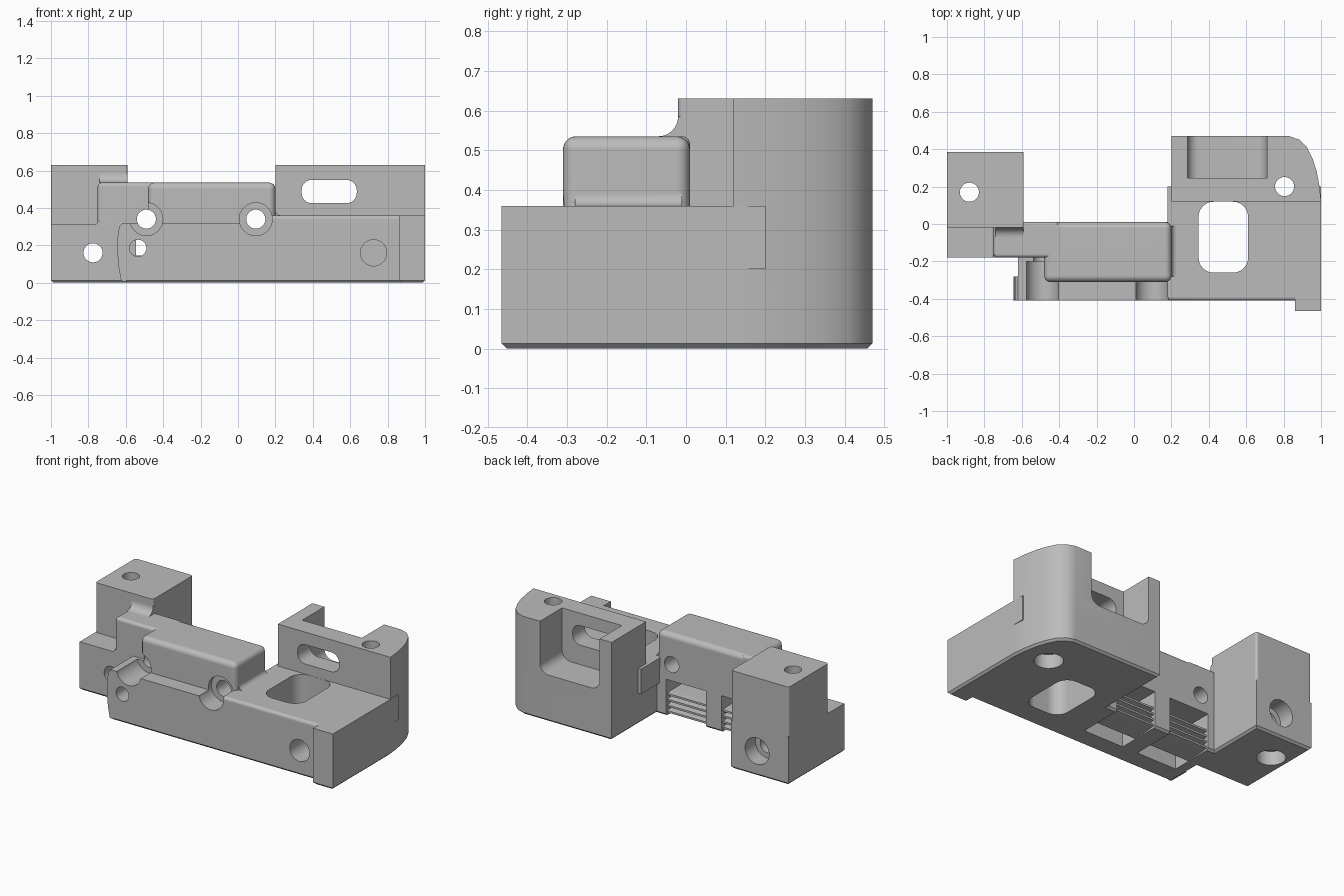
import bpy, bmesh, math
from mathutils import Vector

if "Cube" in bpy.data.objects:
    bpy.data.objects.remove(bpy.data.objects["Cube"], do_unlink=True)

grey = bpy.data.materials.new("mid grey plastic")
grey.use_nodes = True
grey.diffuse_color = (0.5, 0.5, 0.5, 1)
grey.node_tree.nodes["Principled BSDF"].inputs["Base Color"].default_value = (0.5, 0.5, 0.5, 1)


def make(name, bm):
    bmesh.ops.recalc_face_normals(bm, faces=bm.faces)
    mesh = bpy.data.meshes.new(name)
    bm.to_mesh(mesh)
    bm.free()
    mesh.materials.append(grey)
    ob = bpy.data.objects.new(name, mesh)
    bpy.context.collection.objects.link(ob)
    return ob


def prism(name, pts, axis, lo, hi, rounding=0, rule=None, seg=6):
    """Extrude a profile along an axis and round the edges picked by the rule."""
    place = {"x": lambda u, v, w: (w, u, v),
             "y": lambda u, v, w: (u, w, v),
             "z": lambda u, v, w: (u, v, w)}[axis]
    bm = bmesh.new()
    ends = [[bm.verts.new(place(u, v, w)) for u, v in pts] for w in (lo, hi)]
    bm.faces.new(ends[0])
    bm.faces.new(ends[1])
    n = len(pts)
    for i in range(n):
        j = (i + 1) % n
        bm.faces.new((ends[0][i], ends[0][j], ends[1][j], ends[1][i]))
    bmesh.ops.recalc_face_normals(bm, faces=bm.faces)
    if rounding:
        picked = [e for e in bm.edges if rule is None or rule(*[v.co for v in e.verts])]
        bmesh.ops.bevel(bm, geom=picked, offset=rounding, segments=seg,
                        profile=0.5, affect="EDGES", clamp_overlap=True)
    return make(name, bm)


def box(name, x, y, z, rounding=0, rule=None, seg=6):
    pts = [(x[0], y[0]), (x[1], y[0]), (x[1], y[1]), (x[0], y[1])]
    return prism(name, pts, "z", z[0], z[1], rounding, rule, seg)


def rod(name, axis, u, v, lo, hi, r, sides=40):
    pts = [(u + r * math.cos(i * math.tau / sides), v + r * math.sin(i * math.tau / sides))
           for i in range(sides)]
    return prism(name, pts, axis, lo, hi)


def fillet(name, axis, u, v, du, r, lo, hi):
    """Concave fillet rising from a floor at v against a wall at u."""
    arc = [(u + du * r * (1 - math.sin(t)), v + r * (1 - math.cos(t)))
           for t in [i * math.pi / 16 for i in range(9)]]
    wall = u - du * 0.02
    return prism(name, [(wall, v - 0.02), (u + du * r, v - 0.02)] + arc + [(wall, v + r)], axis, lo, hi)


def along(axis):
    """Rule for edges running along one axis."""
    others = [i for i in range(3) if i != "xyz".index(axis)]
    return lambda a, b: all(abs(a[i] - b[i]) < 1e-5 for i in others)


def above(z):
    """Rule for every edge that reaches above a height."""
    return lambda a, b: max(a.z, b.z) > z


parts, cuts = [], []

# Base with a chamfered underside
corner = [(1, 0.12), (0.992, 0.2), (0.977, 0.28), (0.955, 0.35),
          (0.925, 0.41), (0.885, 0.45), (0.83, 0.47)]
base = [(-0.62, -0.41), (0.86, -0.41), (0.86, -0.465), (1, -0.465)] + corner + [
    (0.2, 0.47), (0.2, 0.01), (-0.59, 0.01), (-0.59, 0.385), (-1, 0.385), (-1, -0.18), (-0.62, -0.18)]
parts.append(prism("base", base, "z", 0, 0.31, 0.013, lambda a, b: max(a.z, b.z) < 0.001, 1))

# Right end: low deck, front foot and tall back wall
parts += [
    box("deck", (0.18, 1), (-0.41, 0.2), (0.2, 0.36), 0.02,
        lambda a, b: min(a.z, b.z) > 0.3 and max(a.y, b.y) < -0.3),
    box("front_foot", (0.86, 1), (-0.465, -0.3), (0.2, 0.36)),
    prism("back_wall", [(0.2, 0.12)] + corner + [(0.2, 0.47)], "z", 0.2, 0.63),
]

# Left tower, step and lower shelf
parts += [
    box("left_tower", (-1, -0.59), (-0.02, 0.385), (0.2, 0.63), 0.015, along("z")),
    box("step", (-0.75, -0.4), (-0.18, 0.01), (0.2, 0.535), 0.02, above(0.5)),
    fillet("tower_fillet", "x", -0.02, 0.535, -1, 0.05, -0.74, -0.59),
    fillet("shelf_fillet", "y", -0.75, 0.31, -1, 0.02, -0.18, 0),
]

# Bridge and front bar
parts += [
    box("bridge", (-0.48, 0.2), (-0.31, 0.01), (0.2, 0.535), 0.033, above(0.5)),
    fillet("bridge_fillet", "y", 0.2, 0.36, 1, 0.03, -0.28, -0.01),
    box("front_bar", (-0.62, 0.2), (-0.41, -0.18), (0.2, 0.32)),
    prism("bar_lip", [(-0.6, 0.005), (-0.625, 0.01), (-0.638, 0.08), (-0.645, 0.16),
                      (-0.645, 0.24), (-0.635, 0.3), (-0.615, 0.32), (-0.6, 0.32)], "y", -0.41, -0.28),
]

# Openings in the right end
cuts += [
    box("deck_window", (0.345, 0.61), (-0.26, 0.119), (-0.1, 0.5), 0.08, along("z")),
    box("back_pocket", (0.285, 0.71), (0.245, 0.6), (0.3, 0.8), 0.06,
        lambda a, b: along("y")(a, b) and a.z < 0.5),
    box("wall_slot", (0.34, 0.635), (0.05, 0.3), (0.425, 0.55), 0.055, along("y")),
    rod("foot_bore", "y", 0.725, 0.16, -0.6, -0.2, 0.07),
]

# Upright screw holes with wide recesses underneath
for x, y in ((-0.88, 0.17), (0.805, 0.2)):
    cuts += [rod("screw_hole", "z", x, y, -0.1, 0.8, 0.051),
             rod("screw_recess", "z", x, y, -0.1, 0.09, 0.085)]

# Level screw holes through the bridge and tower
for x, seat in ((-0.49, -0.2), (0.095, -0.28)):
    cuts += [rod("bridge_hole", "y", x, 0.34, -0.6, 0.2, 0.051),
             rod("bridge_recess", "y", x, 0.34, -0.6, seat, 0.088)]
cuts += [rod("tower_hole", "y", -0.775, 0.16, -0.6, 0.6, 0.051),
         rod("tower_recess", "y", -0.775, 0.16, 0.28, 0.6, 0.085),
         rod("clamp_hole", "y", -0.535, 0.185, -0.6, -0.2, 0.045)]

# Belt pockets, each with a toothed clamp block
teeth = []
for i in range(4):
    z = 0.01 + i * 0.037
    teeth += [(-0.045, z), (-0.005, z + 0.006), (-0.005, z + 0.018), (-0.045, z + 0.024)]
clamps = []
for x0, x1 in ((-0.545, -0.26), (-0.15, 0.135)):
    cuts.append(box("belt_pocket", (x0, x1), (-0.28, 0.1), (-0.1, 0.235)))
    clamps.append(prism("belt_clamp", [(-0.17, 0.005)] + teeth + [(-0.17, 0.145)],
                        "x", x0 - 0.01, x1 + 0.01))

# Merge the solids, then cut, then put in the clamps
body = parts[0]
body.name = "carriage_body"
for group, mode in ((parts[1:], "UNION"), (cuts, "DIFFERENCE"), (clamps, "UNION")):
    for tool in group:
        tool.hide_render = True
        mod = body.modifiers.new(tool.name, "BOOLEAN")
        mod.object, mod.operation, mod.solver = tool, mode, "EXACT"
        bpy.context.view_layer.update()
        graph = bpy.context.evaluated_depsgraph_get()
        merged = bpy.data.meshes.new_from_object(body.evaluated_get(graph))
        body.modifiers.clear()
        body.data = merged
        bpy.data.objects.remove(tool, do_unlink=True)

# Smooth the rounded faces and keep the sharp edges
bpy.ops.object.select_all(action="DESELECT")
body.select_set(True)
bpy.context.view_layer.objects.active = body
bpy.ops.object.shade_smooth_by_angle(angle=math.radians(30))
weighted = body.modifiers.new("weighted_normals", "WEIGHTED_NORMAL")
weighted.keep_sharp = True
